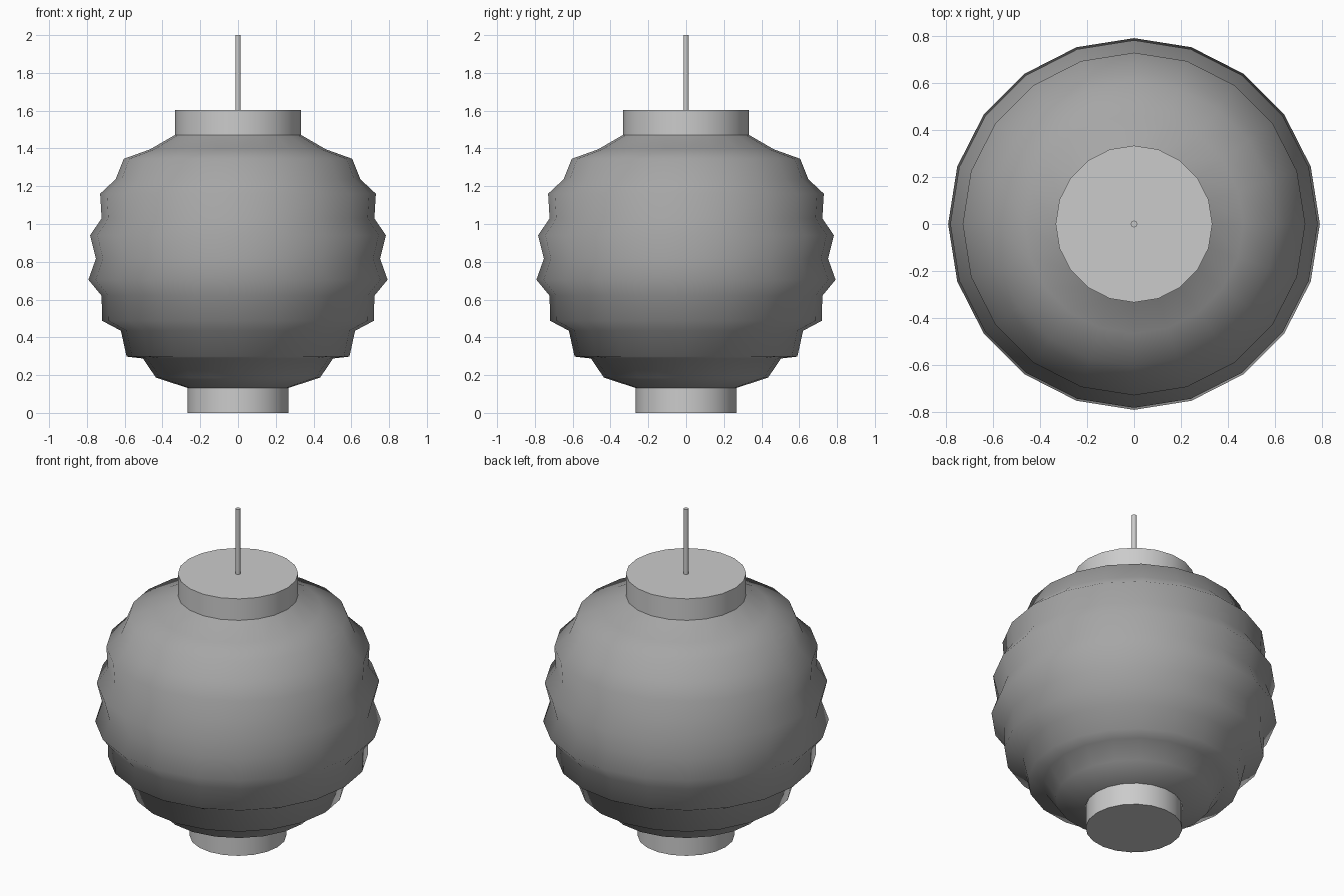
import bpy, bmesh, math

if "Cube" in bpy.data.objects:
    bpy.data.objects.remove(bpy.data.objects["Cube"])

SIDES = 20


def material(name, grey):
    m = bpy.data.materials.new(name)
    m.diffuse_color = (grey, grey, grey, 1)
    m.use_nodes = True
    m.node_tree.nodes["Principled BSDF"].inputs["Base Color"].default_value = m.diffuse_color
    return m


def lathe(name, profile, mat, sides=SIDES, angle=30, capped=True):
    """Revolve (radius, z) points, listed bottom to top, about the z axis."""
    bm = bmesh.new()
    rings = []
    for r, z in profile:
        rings.append([bm.verts.new((r * math.cos(2 * math.pi * i / sides),
                                    r * math.sin(2 * math.pi * i / sides), z))
                      for i in range(sides)])
    for a, b in zip(rings, rings[1:]):
        for i in range(sides):
            j = (i + 1) % sides
            bm.faces.new((a[i], a[j], b[j], b[i]))
    if capped:
        bm.faces.new(rings[0][::-1])
        bm.faces.new(rings[-1])
    mesh = bpy.data.meshes.new(name)
    bm.to_mesh(mesh)
    bm.free()
    ob = bpy.data.objects.new(name, mesh)
    bpy.context.collection.objects.link(ob)
    mesh.materials.append(mat)
    bpy.ops.object.select_all(action='DESELECT')
    ob.select_set(True)
    bpy.context.view_layer.objects.active = ob
    bpy.ops.object.shade_smooth_by_angle(angle=math.radians(angle))
    return ob


paper = material("paper grey", 0.38)
trim = material("light trim grey", 0.6)

# Ribbed paper shade, smooth across its ridges
lathe("lantern_shade", [
    (0.27, 0.133), (0.435, 0.187), (0.503, 0.288), (0.59, 0.298),
    (0.62, 0.435), (0.72, 0.488), (0.722, 0.62), (0.792, 0.705),
    (0.752, 0.817), (0.783, 0.94), (0.722, 1.03), (0.73, 1.16),
    (0.648, 1.237), (0.605, 1.345), (0.466, 1.395), (0.333, 1.472),
], paper, angle=85, capped=False)

# End rings
lathe("bottom_ring", [(0.268, 0.0), (0.268, 0.135)], trim)
lathe("top_ring", [(0.334, 1.47), (0.334, 1.603)], trim)

# Hanging rod
lathe("hanging_rod", [(0.0145, 1.6), (0.0145, 2.0)], trim, sides=12, angle=40)
